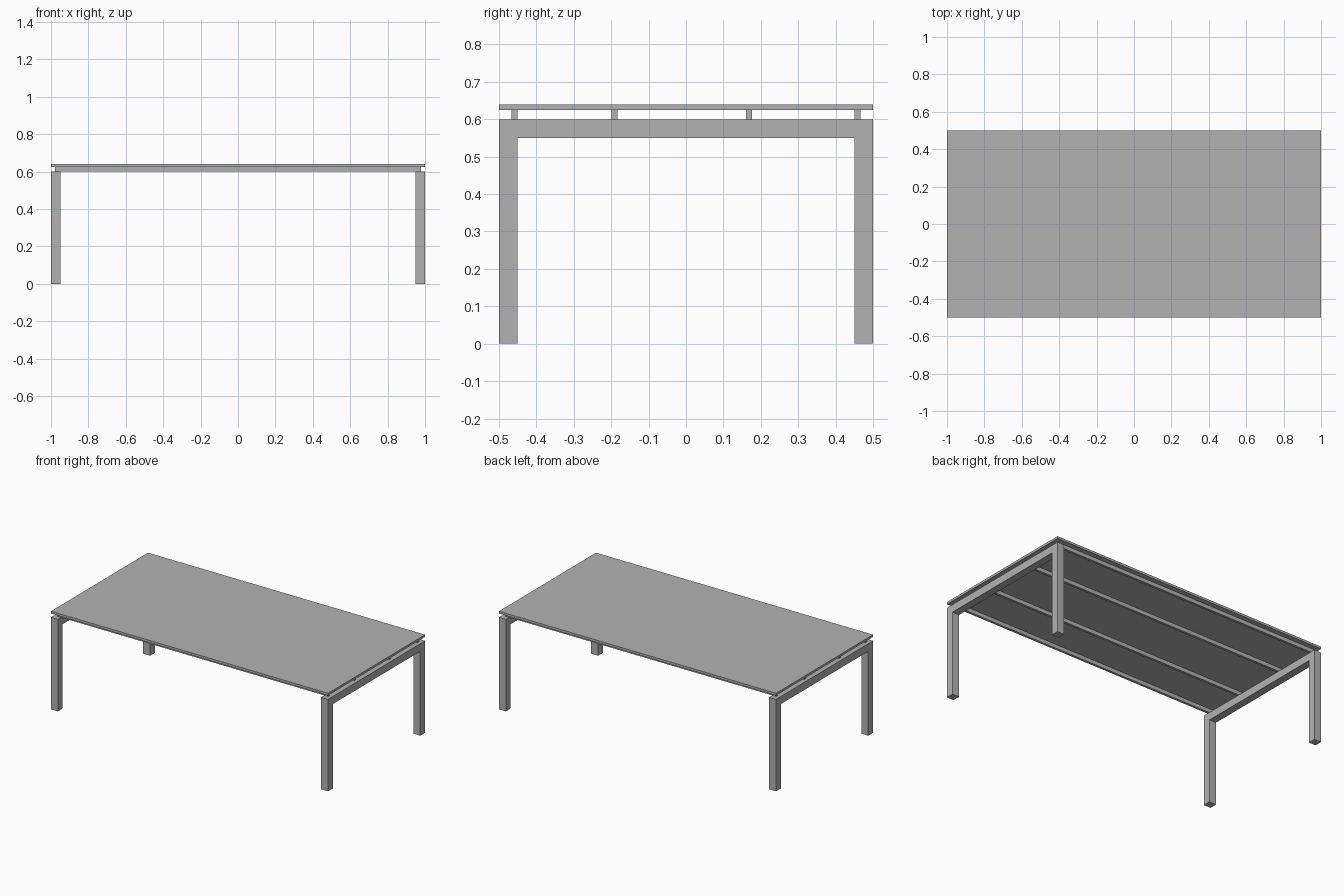
import bpy
import bmesh

cube = bpy.data.objects.get("Cube")
if cube:
    bpy.data.objects.remove(cube, do_unlink=True)

# One grey for the whole table
grey = bpy.data.materials.new("grey")
grey.use_nodes = True
colour = (0.45, 0.45, 0.45, 1)
grey.diffuse_color = colour
grey.node_tree.nodes["Principled BSDF"].inputs["Base Color"].default_value = colour


def add_object(name, bm):
    bmesh.ops.recalc_face_normals(bm, faces=bm.faces)
    mesh = bpy.data.meshes.new(name)
    bm.to_mesh(mesh)
    bm.free()
    mesh.materials.append(grey)
    obj = bpy.data.objects.new(name, mesh)
    bpy.context.collection.objects.link(obj)
    return obj


def box(name, centre, size):
    bm = bmesh.new()
    bmesh.ops.create_cube(bm, size=1)
    bmesh.ops.scale(bm, vec=size, verts=bm.verts)
    bmesh.ops.translate(bm, vec=centre, verts=bm.verts)
    return add_object(name, bm)


def leg_frame(name, x, thick):
    # Upside-down U profile in the YZ plane, extruded along x
    outer, inner, top, under = 0.5, 0.45, 0.6, 0.55
    profile = [(-outer, 0), (-outer, top), (outer, top), (outer, 0),
               (inner, 0), (inner, under), (-inner, under), (-inner, 0)]
    bm = bmesh.new()
    face = bm.faces.new([bm.verts.new((x - thick / 2, y, z)) for y, z in profile])
    ext = bmesh.ops.extrude_face_region(bm, geom=[face], use_keep_orig=True)
    moved = [g for g in ext["geom"] if isinstance(g, bmesh.types.BMVert)]
    bmesh.ops.translate(bm, vec=(thick, 0, 0), verts=moved)
    return add_object(name, bm)


# Thin table top
box("table_top", (0, 0, 0.6325), (2, 1, 0.015))

# Leg frames at both ends
for side, x in (("left", 0.975), ("right", -0.975)):
    leg_frame(side + "_leg_frame", x, 0.05)

# Rails that carry the top above the frames
rails = {"front": -0.459, "front_middle": -0.191,
         "back_middle": 0.168, "back": 0.459}
for place, y in rails.items():
    box(place + "_rail", (0, y, 0.6125), (1.956, 0.016, 0.025))
